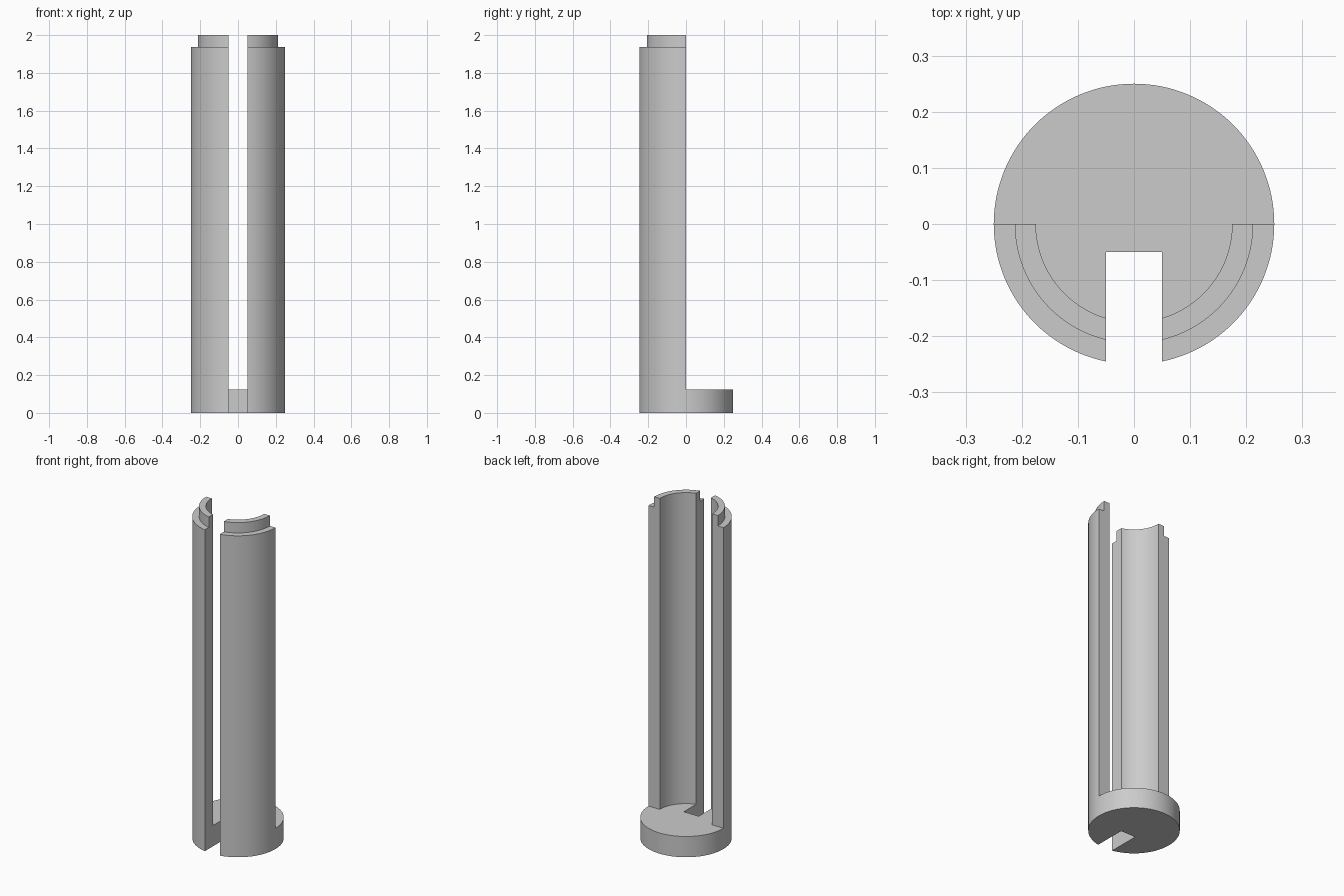
import bpy, bmesh, math
from mathutils import Vector

old = bpy.data.objects.get("Cube")
if old:
    bpy.data.objects.remove(old, do_unlink=True)

RADIUS, LIP, BORE = 0.25, 0.2125, 0.175
FLOOR, SHOULDER, TOP = 0.125, 1.9375, 2.0
SLOT = 0.05

grey = bpy.data.materials.new("plain grey")
grey.use_nodes = True
colour = (0.6, 0.6, 0.6, 1)
grey.diffuse_color = colour
grey.node_tree.nodes["Principled BSDF"].inputs["Base Color"].default_value = colour


def make_object(name, bm):
    bmesh.ops.recalc_face_normals(bm, faces=bm.faces)
    mesh = bpy.data.meshes.new(name)
    bm.to_mesh(mesh)
    bm.free()
    mesh.materials.append(grey)
    obj = bpy.data.objects.new(name, mesh)
    bpy.context.collection.objects.link(obj)
    return obj


def lathe(name, profile, steps):
    bm = bmesh.new()
    verts = [bm.verts.new((r, 0, z)) for r, z in profile]
    edges = [bm.edges.new(pair) for pair in zip(verts, verts[1:])]
    bmesh.ops.spin(bm, geom=verts + edges, cent=(0, 0, 0), axis=(0, 0, 1),
                   angle=math.tau, steps=steps, use_merge=True)
    bmesh.ops.remove_doubles(bm, verts=bm.verts, dist=1e-5)
    return make_object(name, bm)


def cutter_box(name, low, high):
    low, high = Vector(low), Vector(high)
    bm = bmesh.new()
    bmesh.ops.create_cube(bm, size=1)
    bmesh.ops.scale(bm, vec=high - low, verts=bm.verts)
    bmesh.ops.translate(bm, vec=(low + high) / 2, verts=bm.verts)
    obj = make_object(name, bm)
    obj.hide_render = True
    return obj


# Turned cup with a thin stepped lip on its wall
holder = lathe("slotted_holder", [
    (0, 0), (RADIUS, 0), (RADIUS, SHOULDER), (LIP, SHOULDER),
    (LIP, TOP), (BORE, TOP), (BORE, FLOOR), (0, FLOOR)], 128)

# Open the back half above the floor, and slot the front from top to bottom
cutters = [
    cutter_box("back_cutter", (-1, 0, FLOOR), (1, 1, 3)),
    cutter_box("slot_cutter", (-SLOT, -1, -1), (SLOT, -SLOT, 3)),
]
bpy.ops.object.select_all(action="DESELECT")
holder.select_set(True)
bpy.context.view_layer.objects.active = holder
for cutter in cutters:
    cut = holder.modifiers.new(cutter.name, "BOOLEAN")
    cut.operation = "DIFFERENCE"
    cut.solver = "EXACT"
    cut.object = cutter
    bpy.ops.object.modifier_apply(modifier=cut.name)
for cutter in cutters:
    bpy.data.objects.remove(cutter, do_unlink=True)

# Smooth the round walls, keep the cut edges crisp
bpy.ops.object.shade_smooth_by_angle(angle=math.radians(30))
